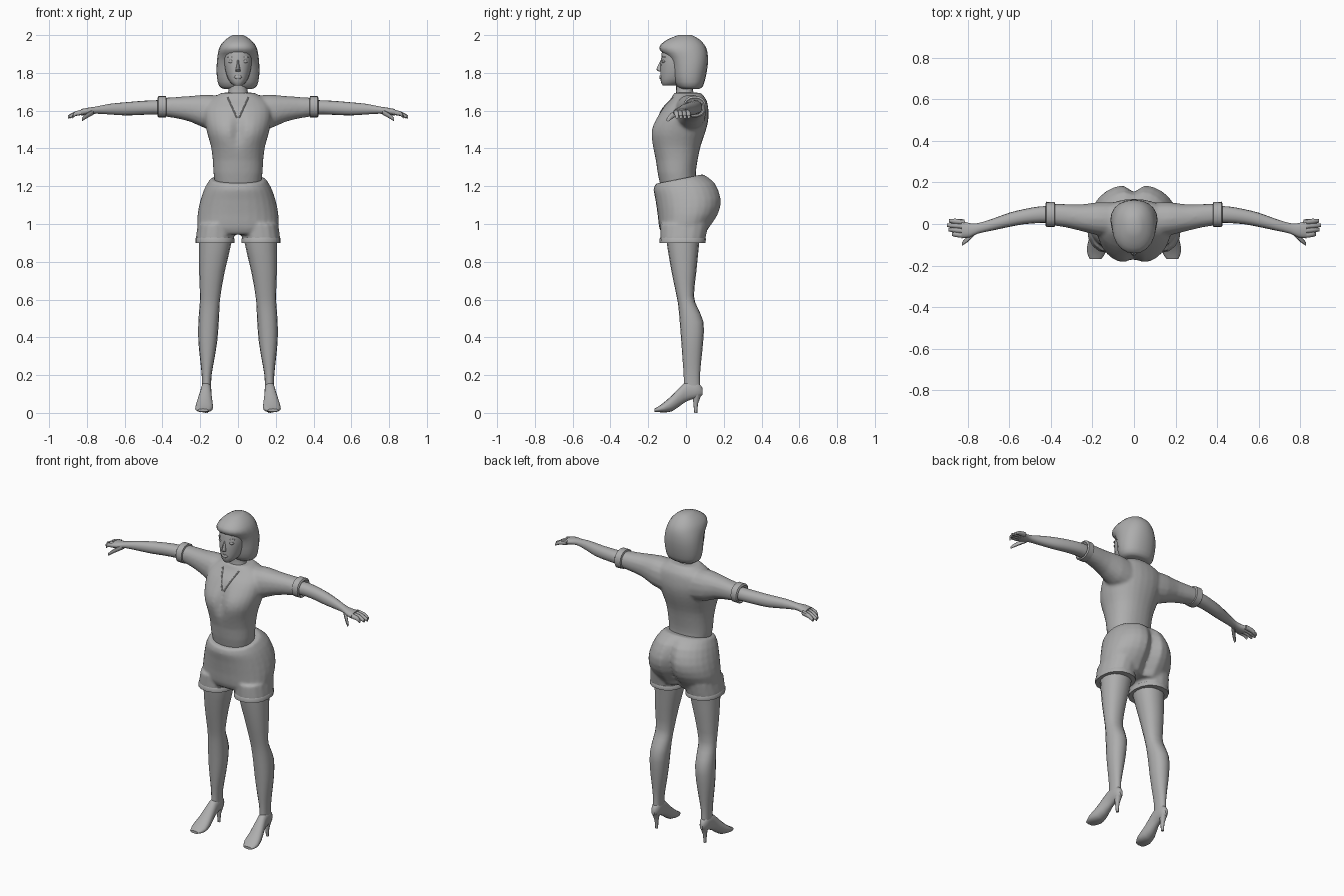
import bpy, bmesh, math
from mathutils import Vector

grey = bpy.data.materials.new("plain grey")
grey.diffuse_color = (0.42, 0.42, 0.42, 1)


def finish(name, bm, mirror=False):
    bmesh.ops.recalc_face_normals(bm, faces=bm.faces)
    me = bpy.data.meshes.new(name)
    bm.to_mesh(me)
    bm.free()
    me.materials.append(grey)
    ob = bpy.data.objects.new(name, me)
    bpy.context.collection.objects.link(ob)
    bpy.ops.object.select_all(action='DESELECT')
    ob.select_set(True)
    bpy.context.view_layer.objects.active = ob
    bpy.ops.object.shade_smooth_by_angle(angle=math.radians(50))
    if mirror:
        ob.modifiers.new("mirror", 'MIRROR').use_mirror_merge = False
    return ob


def spline(rows, steps):
    """Catmull-Rom blend between section rows."""
    rows = [list(r) + [0] * (7 - len(r)) for r in rows]
    out = []
    for i in range(len(rows) - 1):
        p0, p1 = rows[max(i - 1, 0)], rows[i]
        p2, p3 = rows[i + 1], rows[min(i + 2, len(rows) - 1)]
        for k in range(steps):
            t = k / steps
            out.append([0.5 * (2 * b + (c - a) * t + (2 * a - 5 * b + 4 * c - d) * t * t
                               + (3 * b - a - 3 * c + d) * t ** 3)
                        for a, b, c, d in zip(p0, p1, p2, p3)])
    return out + [rows[-1]]


def loft(bm, rows, axis='z', sides=16, steps=2, power=0.9):
    """Row: position, centre, half width, low, high, low cleft, high cleft."""
    rings = []
    for t, c, w, lo, hi, cl, ch in spline(rows, steps):
        ring = []
        for k in range(sides):
            a = 2 * math.pi * k / sides
            u, v = math.cos(a), math.sin(a)
            u = math.copysign(abs(u) ** power, u)
            v = math.copysign(abs(v) ** power, v)
            x = w * u
            y = (lo + hi) / 2 + v * (hi - lo) / 2
            dent = math.exp(-(x / 0.035) ** 2) * abs(v)
            y += dent * (cl if v < 0 else -ch)
            p = {'z': (c + x, y, t), 'x': (t, c + x, y), 'y': (c + x, t, y)}[axis]
            ring.append(bm.verts.new(p))
        rings.append(ring)
    for r, s in zip(rings, rings[1:]):
        for k in range(sides):
            j = (k + 1) % sides
            bm.faces.new((r[k], r[j], s[j], s[k]))
    bm.faces.new(rings[0])
    bm.faces.new(rings[-1])
    return bm


def part(name, rows, axis='z', mirror=False, **kw):
    return finish(name, loft(bmesh.new(), rows, axis, **kw), mirror)


def fuse(ob, smooth):
    """Blend overlapping volumes into one garment skin."""
    m = ob.modifiers.new("fuse", 'REMESH')
    m.mode, m.voxel_size, m.use_smooth_shade = 'VOXEL', 0.009, True
    s = ob.modifiers.new("soften", 'SMOOTH')
    s.factor, s.iterations = 0.5, smooth


def mirrored_x(bm):
    geo = bmesh.ops.duplicate(bm, geom=bm.verts[:] + bm.edges[:] + bm.faces[:])["geom"]
    vs = [g for g in geo if isinstance(g, bmesh.types.BMVert)]
    for v in vs:
        v.co.x *= -1
    bmesh.ops.reverse_faces(bm, faces=[g for g in geo if isinstance(g, bmesh.types.BMFace)])


# Shirt: sleeves on both sides fused with the torso
bm = loft(bmesh.new(), [
    (.10, .02, .085, 1.49, 1.68), (.17, .025, .08, 1.505, 1.685), (.25, .03, .065, 1.54, 1.678),
    (.33, .04, .056, 1.56, 1.672), (.40, .046, .052, 1.57, 1.668)], 'x')
mirrored_x(bm)
loft(bm, [
    (1.20, 0, .120, -.135, .055), (1.27, 0, .130, -.150, .052), (1.34, 0, .134, -.160, .062),
    (1.41, 0, .143, -.180, .077, .008), (1.47, 0, .160, -.193, .097, .03),
    (1.52, 0, .172, -.184, .112, .03), (1.57, 0, .180, -.155, .120, .015),
    (1.62, 0, .178, -.118, .117), (1.66, 0, .150, -.082, .107), (1.695, 0, .085, -.062, .078)],
    sides=28)
shirt = finish("shirt", bm)
fuse(shirt, 5)

# Rolled sleeve cuffs
part("sleeve_cuff", [(.378, .045, .050, 1.572, 1.664), (.382, .045, .060, 1.564, 1.678),
                     (.42, .046, .061, 1.563, 1.678), (.426, .046, .053, 1.57, 1.668),
                     (.415, .046, .045, 1.578, 1.658)], 'x', True, steps=1)

# Shorts: hips plus two short leg tubes, waistband tilted up at the back
bm = loft(bmesh.new(), [
    (.905, .122, .102, -.136, .100), (.93, .122, .101, -.137, .105), (1.0, .115, .098, -.137, .12)])
mirrored_x(bm)
loft(bm, [
    (.945, 0, .200, -.125, .105, 0, .03), (.98, 0, .213, -.142, .128, 0, .04),
    (1.05, 0, .214, -.150, .176, 0, .045), (1.13, 0, .198, -.162, .194, 0, .04),
    (1.20, 0, .172, -.172, .160, 0, .02), (1.245, 0, .145, -.163, .09)], sides=28)
for v in bm.verts:
    v.co.z += 0.2 * v.co.y * min(max((v.co.z - 1.15) / .09, 0), 1)
fuse(finish("shorts", bm), 4)

# Turned-up shorts hem
part("shorts_hem", [(.90, .122, .094, -.125, .09), (.90, .122, .104, -.139, .103),
                    (.922, .122, .104, -.14, .106), (.93, .122, .098, -.135, .10)],
     mirror=True, steps=1)

# Legs
part("leg", [
    (.98, .118, .085, -.110, .080), (.90, .121, .086, -.102, .070), (.75, .138, .068, -.077, .055),
    (.62, .147, .054, -.050, .042), (.56, .151, .053, -.040, .060), (.48, .156, .054, -.033, .093),
    (.38, .160, .050, -.025, .091), (.28, .163, .037, -.018, .081), (.20, .166, .026, -.012, .074),
    (.13, .167, .024, -.012, .075)], mirror=True)

# High-heeled shoes
part("shoe", [
    (.088, .167, .010, .095, .130), (.065, .167, .024, .080, .160), (.025, .168, .027, .070, .168),
    (-.012, .170, .029, .052, .156), (-.075, .176, .042, .008, .092), (-.13, .180, .047, .003, .045),
    (-.168, .185, .028, .006, .022)], 'y', True)
part("shoe_heel", [(.10, .167, .022, .035, .084), (.05, .167, .011, .039, .064),
                   (0, .167, .008, .044, .060)], mirror=True, sides=8)

# Bare arms with palms and joined fingers
part("arm", [
    (.39, .045, .040, 1.578, 1.655), (.45, .045, .040, 1.580, 1.655), (.53, .035, .036, 1.577, 1.65),
    (.60, .020, .034, 1.575, 1.644), (.68, -.003, .028, 1.580, 1.636), (.75, -.021, .025, 1.584, 1.622),
    (.79, -.030, .034, 1.579, 1.616), (.83, -.026, .043, 1.574, 1.609)], 'x', True)
for i in range(4):
    y, tip = -.054 + i * .021, (.875, .892, .9, .89)[i]
    part("finger", [(.815, y, .013, 1.578, 1.606), (.86, y + .004, .0125, 1.572, 1.597),
                    (tip, y + .006, .008, 1.558, 1.576)], 'x', True, sides=8)
part("thumb", [(.765, -.038, .015, 1.578, 1.608), (.80, -.073, .014, 1.560, 1.588),
               (.827, -.096, .009, 1.543, 1.561)], 'x', True, sides=8)

# Neck and head
part("neck", [(1.62, 0, .075, -.075, .06), (1.68, 0, .058, -.055, .045),
              (1.72, 0, .048, -.052, .035), (1.80, 0, .048, -.055, .035)])
part("face", [
    (1.732, 0, .020, -.122, -.06), (1.752, 0, .043, -.133, -.01), (1.79, 0, .062, -.136, .04),
    (1.84, 0, .073, -.136, .06), (1.88, 0, .076, -.131, .06), (1.92, 0, .070, -.125, .06),
    (1.95, 0, .050, -.10, .05)], sides=20)
part("nose", [(1.808, 0, .013, -.143, -.12), (1.817, 0, .012, -.157, -.12),
              (1.845, 0, .007, -.145, -.12), (1.868, 0, .005, -.134, -.12)], sides=8)
part("lips", [(1.768, 0, .012, -.139, -.12), (1.776, 0, .021, -.142, -.12),
              (1.781, 0, .019, -.140, -.12), (1.787, 0, .014, -.141, -.12)], sides=10)
part("eye", [(1.853, .036, .010, -.125, -.10), (1.860, .036, .016, -.128, -.10),
             (1.867, .036, .010, -.126, -.10)], mirror=True, sides=10)
part("eyebrow", [(1.881, .037, .019, -.125, -.10), (1.888, .037, .015, -.124, -.10)],
     mirror=True, sides=8, steps=1)

# Bobbed hair, swept over the forehead
part("hair", [
    (1.715, 0, .075, -.025, .070), (1.73, 0, .100, -.050, .090), (1.78, 0, .112, -.068, .105),
    (1.84, 0, .113, -.078, .115), (1.885, 0, .109, -.100, .116), (1.92, 0, .103, -.138, .111),
    (1.95, 0, .090, -.134, .097), (1.98, 0, .062, -.092, .068), (2.0, 0, .028, -.04, .03)],
    sides=20)

# V-shaped neckline edges laid on the shirt front
bpy.context.view_layer.update()
skin = shirt.evaluated_get(bpy.context.evaluated_depsgraph_get())
for side in (-1, 1):
    path = []
    for i in range(7):
        t = i / 6
        hit, loc, nor, _ = skin.ray_cast(Vector((side * (.055 - .05 * t), -1, 1.67 - .11 * t)),
                                         Vector((0, 1, 0)))
        if hit:
            path.append(loc)
    if len(path) > 1:
        cu = bpy.data.curves.new("neckline", 'CURVE')
        cu.dimensions, cu.bevel_depth, cu.bevel_resolution = '3D', 0.004, 1
        sp = cu.splines.new('POLY')
        sp.points.add(len(path) - 1)
        for p, co in zip(sp.points, path):
            p.co = (*co, 1)
        cu.materials.append(grey)
        bpy.context.collection.objects.link(bpy.data.objects.new("neckline", cu))
